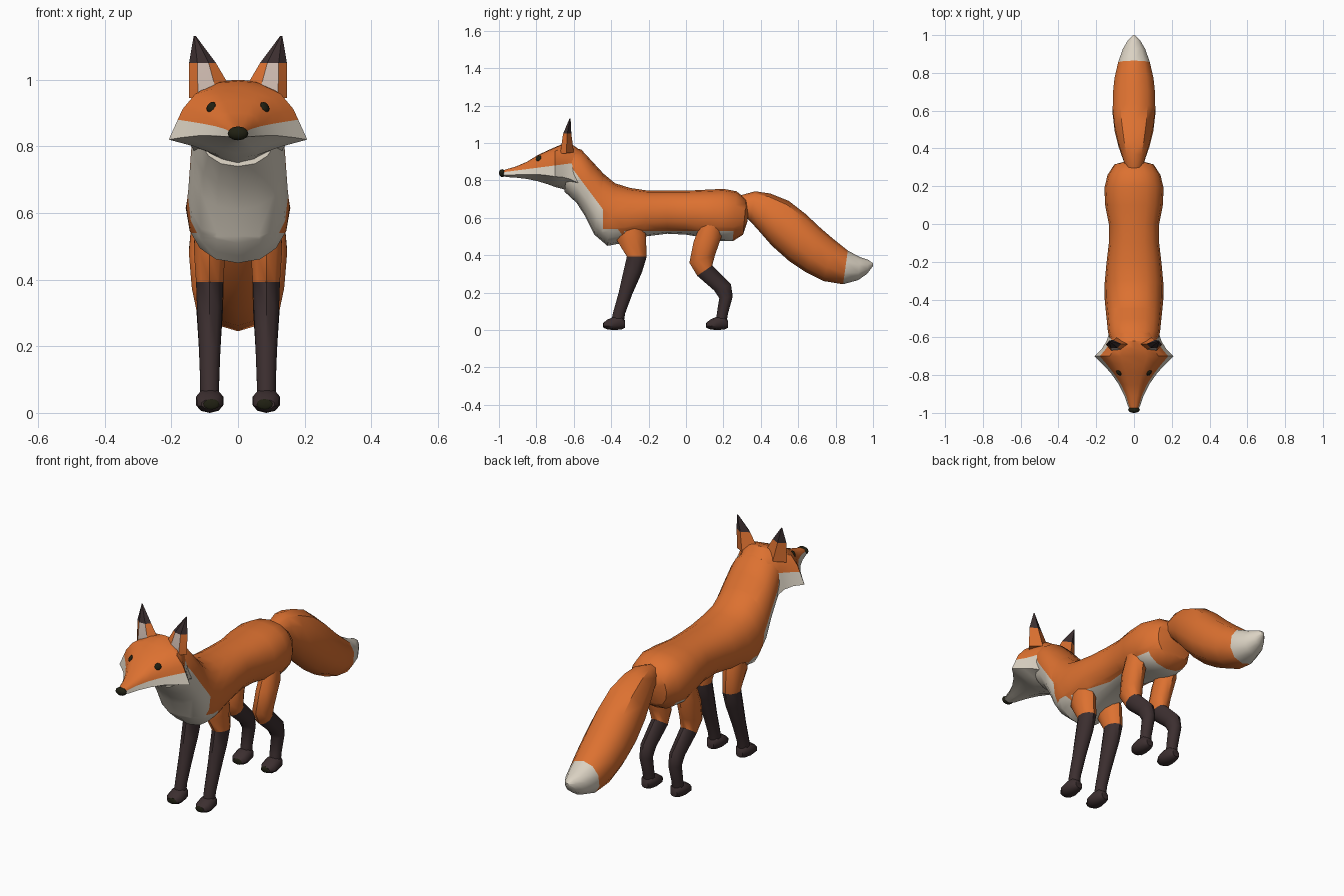
import bpy, bmesh, math
from mathutils import Vector

if "Cube" in bpy.data.objects:
    bpy.data.objects.remove(bpy.data.objects["Cube"])


def material(name, rgb):
    m = bpy.data.materials.new(name)
    m.diffuse_color = (*rgb, 1)
    m.use_nodes = True
    m.node_tree.nodes["Principled BSDF"].inputs["Base Color"].default_value = m.diffuse_color
    return m


ORANGE = material("orange fur", (0.72, 0.165, 0.03))
CREAM = material("cream fur", (0.70, 0.64, 0.54))
DARK = material("dark brown fur", (0.045, 0.028, 0.029))
BLACK = material("olive black", (0.014, 0.014, 0.006))
INNER = material("inner ear", (0.60, 0.48, 0.42))
MATS = [ORANGE, CREAM, DARK, BLACK, INNER]


def finish(bm, name, rule, cuts=(), angle=40):
    """Cut along colour borders, colour faces by rule, make the object."""
    for co, no in cuts:
        bmesh.ops.bisect_plane(bm, geom=bm.verts[:] + bm.edges[:] + bm.faces[:],
                               dist=1e-5, plane_co=co, plane_no=no)
    bmesh.ops.recalc_face_normals(bm, faces=bm.faces[:])
    for f in bm.faces:
        f.material_index = rule(f.calc_center_median())
    me = bpy.data.meshes.new(name)
    bm.to_mesh(me)
    bm.free()
    ob = bpy.data.objects.new(name, me)
    bpy.context.collection.objects.link(ob)
    for m in MATS:
        me.materials.append(m)
    bpy.ops.object.select_all(action='DESELECT')
    bpy.context.view_layer.objects.active = ob
    ob.select_set(True)
    bpy.ops.object.shade_smooth_by_angle(angle=math.radians(angle))
    return ob


def skin(rings):
    """Join rings of points into a closed surface."""
    bm = bmesh.new()
    vs = [[bm.verts.new(p) for p in r] for r in rings]
    n = len(vs[0])
    for a, b in zip(vs, vs[1:]):
        for i in range(n):
            j = (i + 1) % n
            bm.faces.new((a[i], a[j], b[j], b[i]))
    bm.faces.new(vs[0])
    bm.faces.new(vs[-1])
    return bm


def oval(n, power=1.0):
    """Unit section of (sideways, upward) points."""
    s = lambda v: math.copysign(abs(v) ** power, v)
    return [(s(math.sin(2 * math.pi * i / n)), s(math.cos(2 * math.pi * i / n)))
            for i in range(n)]


def loft(rings, section, x=0.0):
    """Each ring: top y, top z, bottom y, bottom z, half width, optional x shift."""
    out = []
    for ty, tz, by, bz, w, *dx in rings:
        cx = x + (math.copysign(dx[0], x) if dx else 0)
        out.append([(cx + w * s, (ty + by) / 2 + u * (ty - by) / 2,
                     (tz + bz) / 2 + u * (tz - bz) / 2) for s, u in section])
    return skin(out)


# Torso and neck
body = [(.335, .64, .328, .58, .04), (.322, .70, .305, .51, .105),
        (.27, .742, .25, .475, .14), (.20, .755, .18, .475, .157),
        (.10, .75, .09, .495, .152), (0, .745, 0, .51, .133),
        (-.1, .745, -.1, .515, .133), (-.2, .745, -.22, .50, .146),
        (-.3, .76, -.34, .465, .156), (-.38, .785, -.42, .45, .155),
        (-.44, .835, -.49, .51, .149), (-.50, .90, -.54, .61, .143),
        (-.56, .965, -.585, .68, .138), (-.62, .98, -.65, .74, .12)]


def body_rule(c):
    bib = 4 * (c.y + .62) + 3 * (c.z - .88) < 0 and (c.y < -.445 or c.z < .54)
    return 1 if bib or (c.z < .54 and -.30 < c.y < .25 and c.z < .53) else 0


finish(loft(body, oval(16, .88)), "body", body_rule,
       [((0, -.62, .88), (0, 4, 3)), ((0, -.445, 0), (0, 1, 0)),
        ((0, 0, .54), (0, 0, 1)), ((0, 0, .53), (0, 0, 1))])

# Head with flared cheeks
half = [(.34, .97), (.62, .8), (.80, .38), (1, -.48), (.62, -.68), (.3, -.9)]
face = [(0, 1)] + half + [(0, -1)] + [(-s, u) for s, u in reversed(half)]
head = [(y, t, y, b, w) for y, t, b, w in [
    (-.57, .965, .72, .13), (-.62, 1.0, .74, .145), (-.66, .995, .755, .17),
    (-.70, .978, .765, .208), (-.74, .96, .78, .168), (-.79, .937, .795, .122),
    (-.85, .90, .808, .080), (-.91, .874, .815, .050), (-.96, .860, .818, .033),
    (-.99, .85, .826, .02)]]
head_ob = finish(loft(head, face), "head",
                 lambda c: 1 if c.z < .845 + .13 * (c.y + .97) else 0,
                 [((0, -.97, .845), (0, -.13, 1))])

# Tail with pale tip
tail = [(.29, .72, .30, .62, .045), (.37, .742, .345, .58, .065),
        (.45, .73, .39, .53, .086), (.55, .69, .46, .45, .107),
        (.64, .62, .55, .37, .118), (.72, .545, .64, .31, .117),
        (.79, .485, .735, .262, .108), (.865, .425, .84, .245, .088),
        (.93, .39, .92, .267, .062), (.975, .375, .968, .30, .034),
        (1.0, .357, 1.0, .343, .006)]
finish(loft(tail, oval(10, .92)), "tail",
       lambda c: 1 if c.y > .86 or (c.y > .845 and c.z < .33) else 0)


# Small rounded parts
def blob(name, loc, size, mat, direction=(0, -1, 0)):
    bm = bmesh.new()
    bmesh.ops.create_uvsphere(bm, u_segments=12, v_segments=8, radius=1)
    rot = Vector(direction).to_track_quat('Z', 'Y').to_matrix()
    for v in bm.verts:
        v.co = rot @ Vector(a * b for a, b in zip(v.co, size)) + Vector(loc)
    return finish(bm, name, lambda c: mat)


blob("nose", (0, -.983, .839), (.031, .021, .017), 3)

front_leg = [(-.36, .55, -.24, .58, .045), (-.37, .48, -.215, .51, .05),
             (-.316, .393, -.21, .393, .043), (-.333, .32, -.235, .31, .040),
             (-.36, .20, -.288, .19, .034), (-.388, .10, -.325, .09, .030),
             (-.40, .05, -.335, .03, .030)]
hind_leg = [(.09, .60, .19, .58, .04, .015), (.04, .47, .19, .50, .052, .013),
            (.018, .36, .155, .40, .050, .006), (.06, .29, .14, .345, .042),
            (.15, .212, .24, .245, .036), (.178, .17, .25, .18, .033),
            (.165, .09, .225, .09, .030), (.16, .04, .215, .03, .030)]
foot = [(-.325, .05, .012, .02), (-.345, .075, .003, .035),
        (-.385, .072, 0, .043), (-.42, .056, .003, .040), (-.44, .04, .012, .025)]


def ear(name, side):
    """Folded ear with a pale strip in front and a dark tip."""
    base = [(.022, -.635, .975), (.062, -.668, .955), (.120, -.672, .945),
            (.147, -.64, .945), (.09, -.60, .95)]
    mid = [(.066, -.635, 1.05), (.088, -.655, 1.05), (.122, -.657, 1.05),
           (.147, -.635, 1.05), (.11, -.613, 1.05)]
    tip = [(.13 + .003 * math.cos(a), -.62 + .003 * math.sin(a), 1.132)
           for a in (3.1, 4.3, 5.3, 6.3, 1.6)]
    flip = lambda ring: [(side * x, y, z) for x, y, z in ring]

    def rule(c):
        if c.z > 1.05:
            return 2
        return 4 if c.y < -.655 and .085 < abs(c.x) < .11 and c.z > .96 else 0
    finish(skin([flip(base), flip(mid), flip(tip)]), name, rule, angle=30)


# Paired parts
for label, side in (("left", 1), ("right", -1)):
    x = .085 * side
    finish(loft(front_leg, oval(10), x), label + "_front_leg",
           lambda c: 2 if c.z < .393 else 0)
    finish(loft(hind_leg, oval(10), x), label + "_hind_leg",
           lambda c: 2 if c.z - .29 < .69 * (c.y - .06) - .001 or c.z < .28 else 0)
    for kind, dy in (("front", 0), ("hind", .55)):
        finish(loft([(y + dy, t, y + dy, b, w) for y, t, b, w in foot],
                    oval(10, .9), x), f"{label}_{kind}_foot", lambda c: 2)
        blob(f"{label}_{kind}_toe_pad", (x * .95, -.438 + dy, .026),
             (.025, .016, .006), 3)
    ear(label + "_ear", side)
    # Eye set flat on the head surface
    bpy.context.view_layer.update()
    _, loc, normal, _ = head_ob.closest_point_on_mesh(
        Vector((.083 * side, -.79, .92)))
    blob(label + "_eye", loc, (.017, .017, .008), 3, normal)
